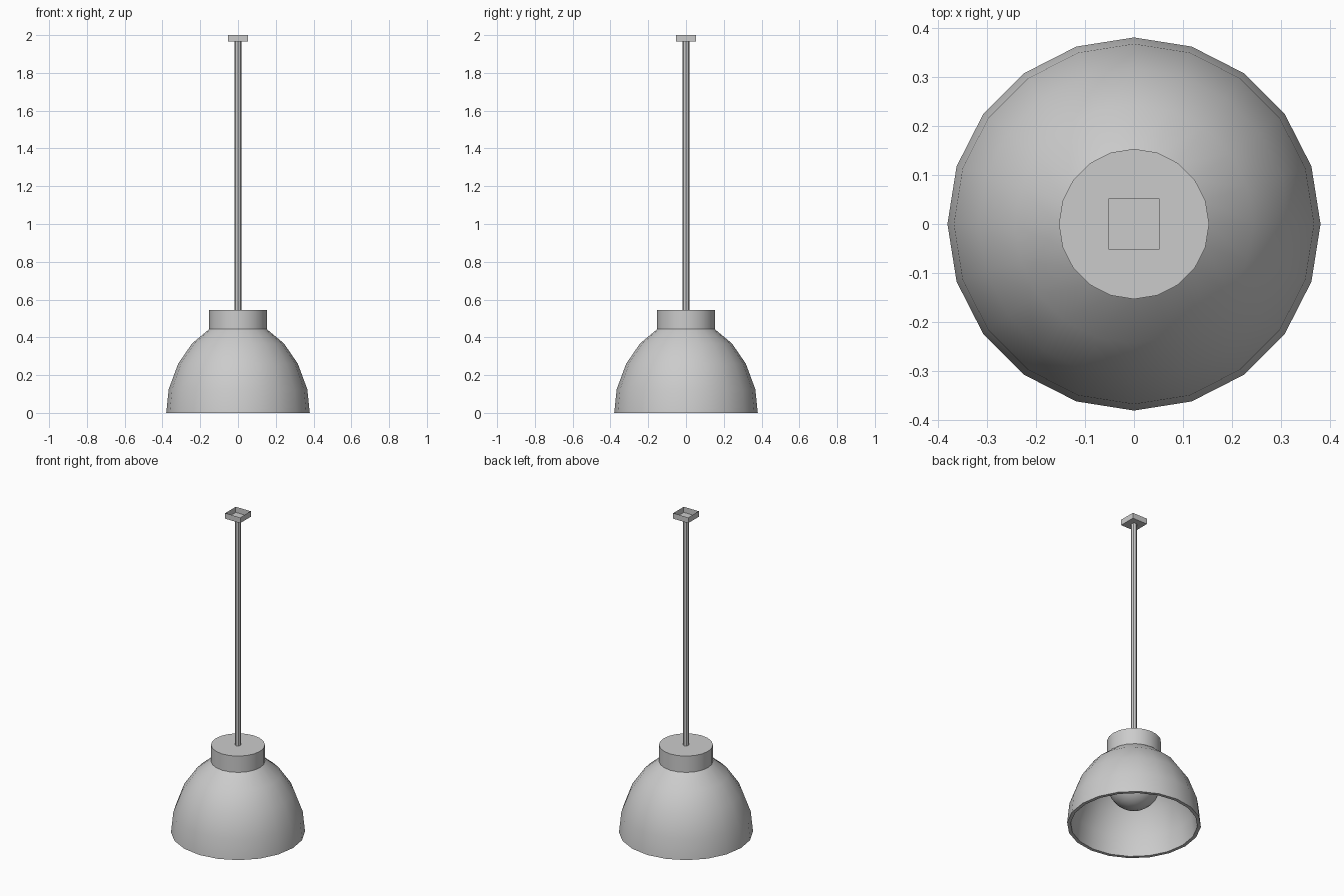
import bpy, bmesh, math
from mathutils import Matrix

cube = bpy.data.objects.get("Cube")
if cube:
    bpy.data.objects.remove(cube, do_unlink=True)

SIDES = 20
grey = bpy.data.materials.new("light_grey")
grey.use_nodes = True
grey.diffuse_color = (0.6, 0.6, 0.6, 1)
grey.node_tree.nodes["Principled BSDF"].inputs["Base Color"].default_value = (0.6, 0.6, 0.6, 1)


def finish(name, bm, smooth=True):
    bmesh.ops.recalc_face_normals(bm, faces=bm.faces)
    mesh = bpy.data.meshes.new(name)
    bm.to_mesh(mesh)
    bm.free()
    mesh.materials.append(grey)
    obj = bpy.data.objects.new(name, mesh)
    bpy.context.collection.objects.link(obj)
    if smooth:
        bpy.ops.object.select_all(action="DESELECT")
        obj.select_set(True)
        bpy.context.view_layer.objects.active = obj
        bpy.ops.object.shade_smooth_by_angle(angle=math.radians(40))
    return obj


def cylinder(name, radius, bottom, top, sides):
    bm = bmesh.new()
    bmesh.ops.create_cone(bm, cap_ends=True, segments=sides, radius1=radius,
                          radius2=radius, depth=top - bottom,
                          matrix=Matrix.Translation((0, 0, (bottom + top) / 2))
                          @ Matrix.Rotation(math.pi / 2, 4, "Z"))
    return finish(name, bm)


def lathe(name, profile):
    """Spin a closed (radius, height) profile around the z axis."""
    bm = bmesh.new()
    verts = [bm.verts.new((r, 0, z)) for r, z in profile]
    edges = [bm.edges.new((a, b)) for a, b in zip(verts, verts[1:] + verts[:1])]
    bmesh.ops.spin(bm, geom=verts + edges, cent=(0, 0, 0), axis=(0, 0, 1),
                   angle=math.tau, steps=SIDES, use_duplicate=False)
    bmesh.ops.remove_doubles(bm, verts=bm.verts, dist=0.0005)
    return finish(name, bm)


# Thick bell-shaped shade, open at the bottom
outer = [(0.38, 0), (0.367, 0.125), (0.317, 0.26), (0.243, 0.368), (0.153, 0.443)]
inner = [(0.14, 0.428), (0.23, 0.355), (0.3, 0.25), (0.348, 0.12), (0.36, 0)]
lathe("shade", outer + inner)

# Collar, lamp holder and hanging rod
cylinder("collar", 0.153, 0.443, 0.545, SIDES)
cylinder("lamp_holder", 0.06, 0.39, 0.443, SIDES)
cylinder("rod", 0.018, 0.545, 1.965, 8)

# Round bulb inside the shade
bm = bmesh.new()
bmesh.ops.create_uvsphere(bm, u_segments=SIDES, v_segments=12, radius=0.15,
                          matrix=Matrix.Translation((0, 0, 0.262)))
finish("bulb", bm)

# Square ceiling box, open at the top
bm = bmesh.new()
bmesh.ops.create_cube(bm, size=1, matrix=Matrix.Translation((0, 0, 1.9825))
                      @ Matrix.Diagonal((0.104, 0.104, 0.035, 1)))
lid = [f for f in bm.faces if f.normal.z > 0.9]
bmesh.ops.delete(bm, geom=lid, context="FACES")
finish("ceiling_box", bm, smooth=False)
